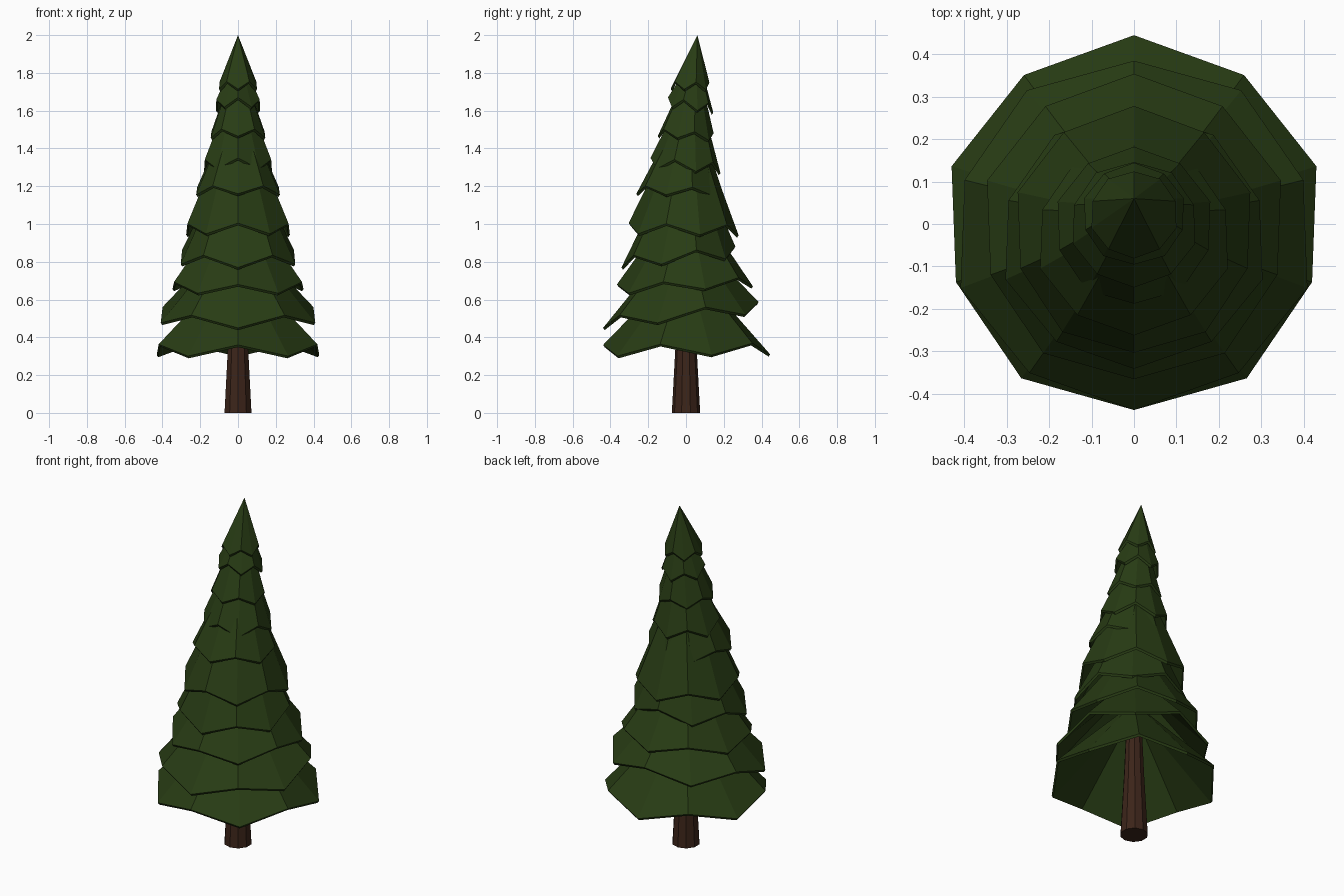
import bpy, bmesh, math

if "Cube" in bpy.data.objects:
    bpy.data.objects.remove(bpy.data.objects["Cube"])

SIDES = 10


def material(name, rgb):
    m = bpy.data.materials.new(name)
    m.diffuse_color = (*rgb, 1)
    m.use_nodes = True
    m.node_tree.nodes["Principled BSDF"].inputs["Base Color"].default_value = m.diffuse_color
    return m


def loft(name, rings, mat, cap_start=True, cap_end=True, closed=False):
    """Skin successive rings of points into one flat-shaded mesh."""
    bm = bmesh.new()
    loops = [[bm.verts.new(p) for p in ring] for ring in rings]
    pairs = list(zip(loops, loops[1:]))
    for a, b in pairs:
        for i in range(SIDES):
            j = (i + 1) % SIDES
            bm.faces.new((a[i], a[j], b[j], b[i]))
    if cap_start:
        bm.faces.new(loops[0][::-1])
    if cap_end:
        bm.faces.new(loops[-1])
    bmesh.ops.remove_doubles(bm, verts=bm.verts, dist=1e-5)
    bmesh.ops.recalc_face_normals(bm, faces=bm.faces)
    me = bpy.data.meshes.new(name)
    bm.to_mesh(me)
    bm.free()
    me.materials.append(mat)
    ob = bpy.data.objects.new(name, me)
    bpy.context.collection.objects.link(ob)
    return ob


def angle(i):
    return -math.pi / 2 + 2 * math.pi * i / SIDES


def circle(r, z, cy=0.0):
    return [(r * math.cos(angle(i)), cy + r * math.sin(angle(i)), z) for i in range(SIDES)]


def hem(rx, yf, zf, yb, zb, amp, s, inset=0.0, drop=0.0):
    """Tilted zigzag ring running from the front point to the back point."""
    cy, ry = (yf + yb) / 2, (yb - yf) / 2
    zc, tilt = (zf + zb) / 2, (zb - zf) / 2 + s * amp
    ring = []
    for i in range(SIDES):
        a, zig = angle(i), s * (-1) ** i
        k = 1 - 0.012 * zig
        ring.append(((rx - inset) * k * math.cos(a),
                     cy + (ry - inset) * k * math.sin(a),
                     zc + tilt * math.sin(a) + zig * amp - drop))
    return ring


green = material("needles", (0.021, 0.045, 0.007))
brown = material("bark", (0.045, 0.018, 0.010))

# Trunk
loft("trunk", [circle(0.075, 0), circle(0.056, 0.35), circle(0.04, 0.72)], brown)

# Foliage tiers: side radius, front y/z, back y/z, zigzag, top radius, top z, top y
TIERS = [
    (0.447, -0.444, 0.36, 0.44, 0.31, 0.030, 0.050, 0.76, 0.00),
    (0.425, -0.434, 0.45, 0.39, 0.587, 0.030, 0.050, 0.93, 0.00),
    (0.360, -0.370, 0.68, 0.35, 0.67, 0.025, 0.050, 1.12, 0.00),
    (0.315, -0.338, 0.77, 0.265, 0.88, 0.030, 0.050, 1.37, 0.00),
    (0.285, -0.307, 1.005, 0.275, 0.94, 0.028, 0.050, 1.54, 0.01),
    (0.230, -0.260, 1.16, 0.19, 1.19, 0.022, 0.050, 1.58, 0.01),
    (0.187, -0.190, 1.35, 0.18, 1.27, 0.028, 0.040, 1.70, 0.03),
    (0.150, -0.148, 1.465, 0.148, 1.48, 0.020, 0.030, 1.81, 0.04),
    (0.122, -0.097, 1.67, 0.143, 1.59, 0.024, 0.020, 1.87, 0.05),
    (0.104, -0.080, 1.715, 0.125, 1.75, 0.020, 0.000, 2.00, 0.06),
]
for n, (rx, yf, zf, yb, zb, amp, rt, zt, ty) in enumerate(TIERS):
    s = 1 if n % 2 == 0 else -1
    args = (rx, yf, zf, yb, zb, amp, s)
    top = circle(rt, zt, ty) if rt else circle(1e-6, zt, ty)
    loft(f"foliage_tier_{n + 1}", [
        top,
        hem(*args),
        hem(*args, inset=0.008, drop=0.012),
        circle(max(rt - 0.01, 0.008), zt - 0.04, ty),
    ], green, cap_start=rt > 0)
